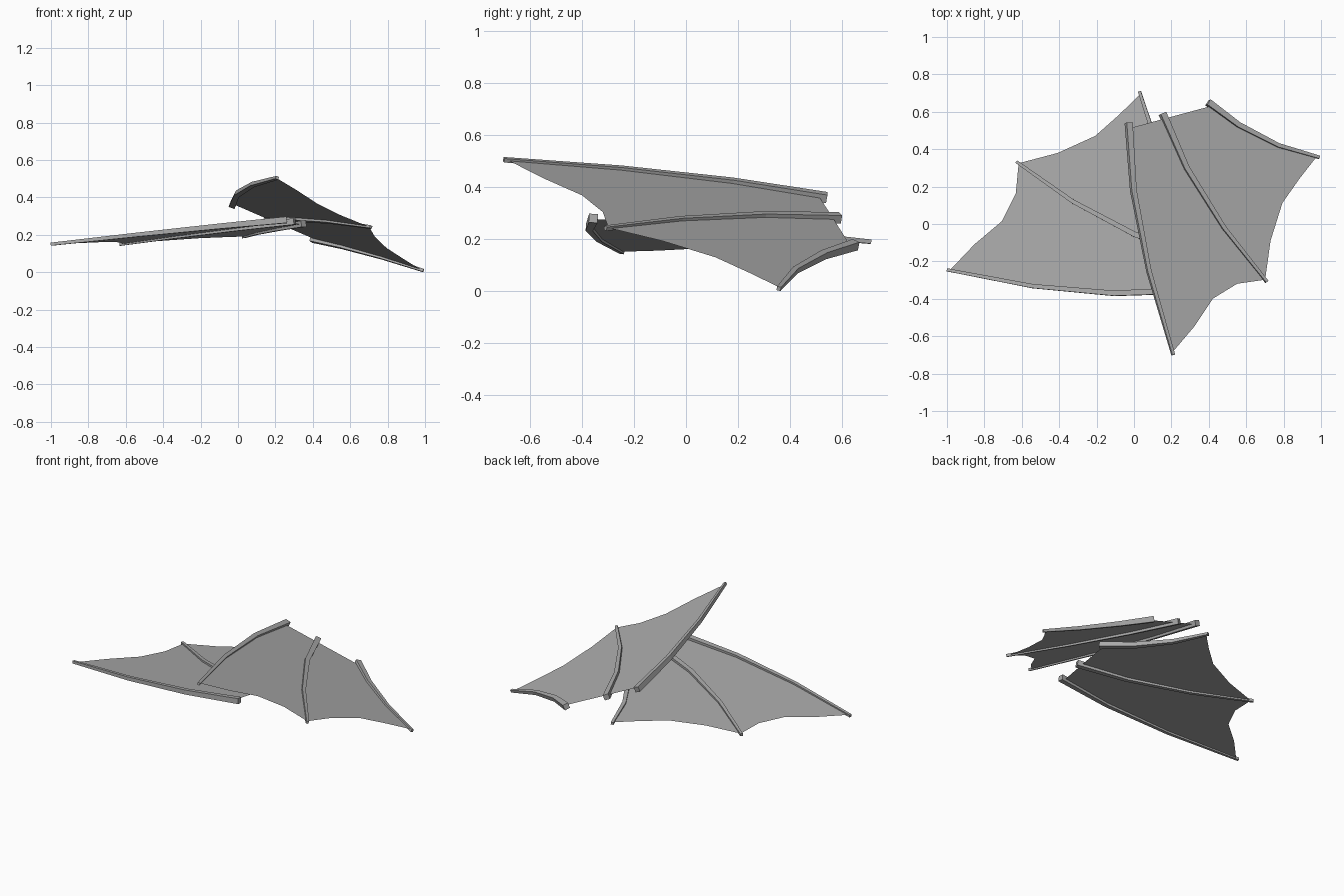
import bpy
import bmesh
from mathutils import Vector

if "Cube" in bpy.data.objects:
    bpy.data.objects.remove(bpy.data.objects["Cube"], do_unlink=True)

grey = bpy.data.materials.new("wing_grey")
grey.use_nodes = True
colour = (0.4, 0.4, 0.4, 1)
grey.diffuse_color = colour
grey.node_tree.nodes["Principled BSDF"].inputs["Base Color"].default_value = colour

# Flat wing pattern: each spine runs from root to tip
SPINES = {
    "front": [(0.852, 0.944), (0.573, 0.705), (0.278, 0.378), (0, 0)],
    "middle": [(1.018, 0.827), (0.867, 0.547), (0.743, 0.191), (0.665, -0.173)],
    "rear": [(1.234, 0.664), (1.247, 0.459), (1.304, 0.219), (1.404, 0)],
}
# Scalloped trailing edges between neighbouring tips
SCALLOPS = [
    [(0.201, 0.0), (0.392, 0.009), (0.547, -0.049)],
    [(0.859, -0.056), (1.068, 0.014), (1.239, 0.018)],
]
ROOT_HALF, TIP_HALF = 0.017, 0.008


def make_object(name, bm):
    mesh = bpy.data.meshes.new(name)
    bm.to_mesh(mesh)
    bm.free()
    mesh.materials.append(grey)
    bpy.context.collection.objects.link(bpy.data.objects.new(name, mesh))


def wing_frame(front_tip, rear_tip, front_root):
    """Return a function that places pattern points on the wing's plane."""
    origin = Vector(front_tip)
    u = (Vector(rear_tip) - origin).normalized()
    v = Vector(front_root) - origin
    v = (v - u * v.dot(u)).normalized()
    n = u.cross(v)
    if n.z < 0:
        n = -n
    return lambda p, h=0: origin + u * p[0] + v * p[1] + n * h


def make_spine(name, path, place):
    """Tapered square bar swept along the path."""
    pts = [Vector(p) for p in path]
    bm = bmesh.new()
    rings = []
    last = len(pts) - 1
    for i, p in enumerate(pts):
        along = (pts[min(i + 1, last)] - pts[max(i - 1, 0)]).normalized()
        half = ROOT_HALF + (TIP_HALF - ROOT_HALF) * i / last
        side = Vector((-along.y, along.x)) * half
        corners = [(p + side, half), (p - side, half), (p - side, -half), (p + side, -half)]
        rings.append([bm.verts.new(place(c, h)) for c, h in corners])
    for a, b in zip(rings, rings[1:]):
        for k in range(4):
            j = (k + 1) % 4
            bm.faces.new((a[k], a[j], b[j], b[k]))
    bm.faces.new(rings[0])
    bm.faces.new(rings[-1])
    bmesh.ops.recalc_face_normals(bm, faces=bm.faces)
    make_object(name, bm)


def make_membrane(name, place):
    """Two thin panels stretched between the spines."""
    bm = bmesh.new()
    lines = []
    for path in SPINES.values():
        pts = [Vector(p) for p in path]
        # Stop just short of the ends of the bars
        pts[0] += (pts[1] - pts[0]).normalized() * 0.03
        pts[-1] += (pts[-2] - pts[-1]).normalized() * 0.015
        lines.append([bm.verts.new(place(p)) for p in pts])
    for a, b, edge in zip(lines, lines[1:], SCALLOPS):
        rim = [bm.verts.new(place(p)) for p in edge]
        face = bm.faces.new(a + rim + b[::-1])
        face.normal_update()
        if face.normal.z < 0:
            face.normal_flip()
    bmesh.ops.triangulate(bm, faces=bm.faces)
    make_object(name, bm)


# Both wings share the pattern, mirrored and tilted differently
WINGS = {
    "left": wing_frame((0.21, -0.70, 0.505), (0.99, 0.355, 0.01), (-0.03, 0.54, 0.36)),
    "right": wing_frame((-1.0, -0.245, 0.15), (0.03, 0.71, 0.19), (0.265, -0.35, 0.28)),
}
for wing, place in WINGS.items():
    make_membrane(wing + "_wing_membrane", place)
    for part, path in SPINES.items():
        make_spine(f"{wing}_wing_{part}_spine", path, place)
